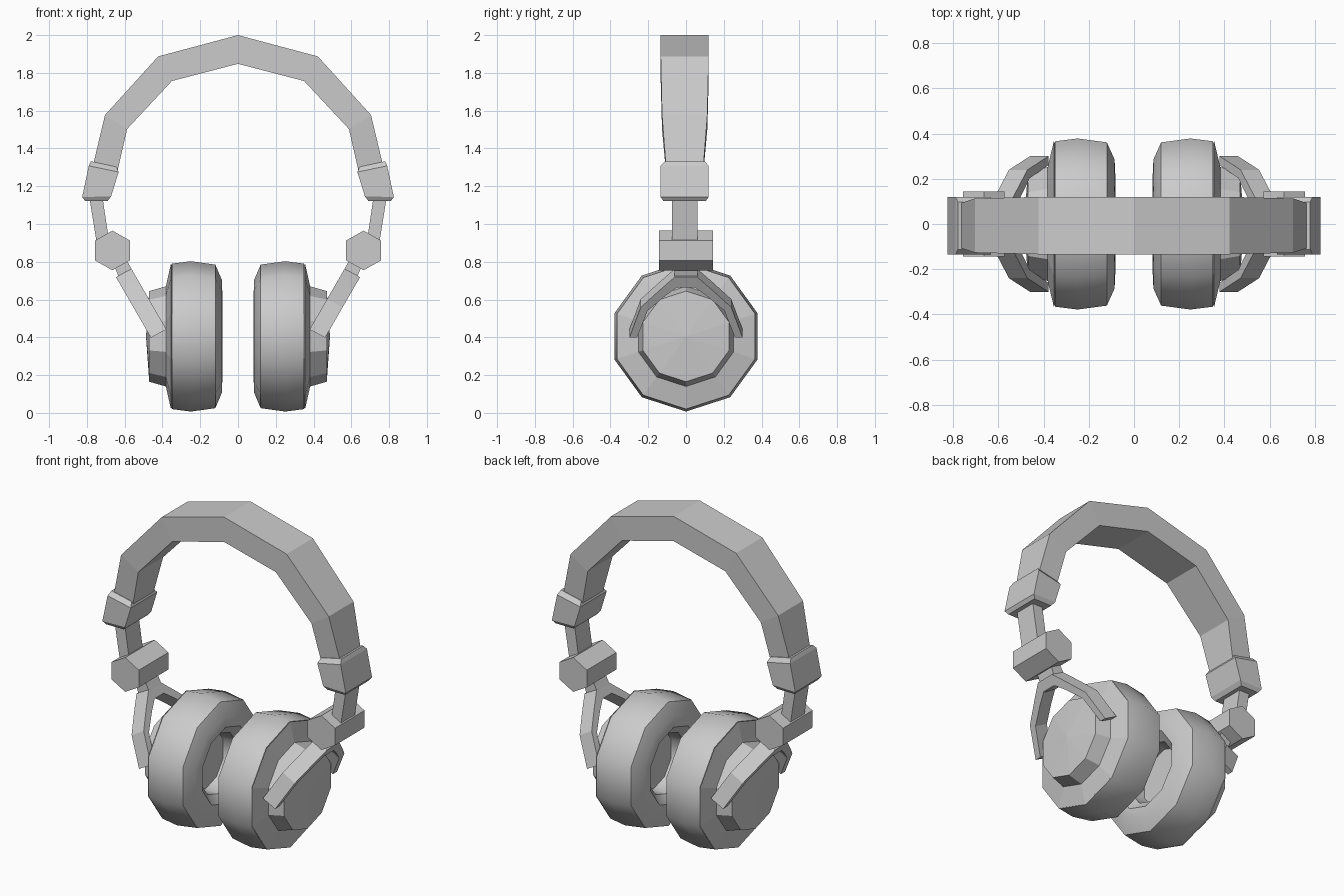
import bpy, bmesh, math
from mathutils import Vector

if "Cube" in bpy.data.objects:
    bpy.data.objects.remove(bpy.data.objects["Cube"])


def loft(name, rings, smooth=False):
    """Skin a list of equal-sized point rings and cap both ends."""
    bm = bmesh.new()
    vs = [[bm.verts.new(p) for p in r] for r in rings]
    n = len(vs[0])
    for a, b in zip(vs, vs[1:]):
        for i in range(n):
            j = (i + 1) % n
            bm.faces.new((a[i], a[j], b[j], b[i]))
    bm.faces.new(vs[0])
    bm.faces.new(vs[-1])
    bmesh.ops.remove_doubles(bm, verts=bm.verts, dist=1e-5)
    bmesh.ops.recalc_face_normals(bm, faces=bm.faces)
    me = bpy.data.meshes.new(name)
    bm.to_mesh(me)
    bm.free()
    ob = bpy.data.objects.new(name, me)
    bpy.context.collection.objects.link(ob)
    if smooth:
        bpy.ops.object.select_all(action='DESELECT')
        ob.select_set(True)
        bpy.context.view_layer.objects.active = ob
        bpy.ops.object.shade_smooth_by_angle(angle=math.radians(40))
    return ob


def rect(outer, inner, y0, y1):
    """Rectangular section between two x/z points, spanning y0..y1."""
    (ax, az), (bx, bz) = outer, inner
    return [(ax, y0, az), (ax, y1, az), (bx, y1, bz), (bx, y0, bz)]


def disc(x, r, n=10, zc=0.405):
    """Ring of n points around the x axis, one vertex at the top."""
    return [(x, r * math.sin(2 * math.pi * i / n), zc + r * math.cos(2 * math.pi * i / n))
            for i in range(n)]


def flip(rings, s):
    return [[(s * p[0], p[1], p[2]) for p in r] for r in rings]


# Headband arch, narrowing towards its ends
half = [((0.775, 1.28), (0.645, 1.25), 0.097), ((0.704, 1.577), (0.587, 1.503), 0.12),
        ((0.423, 1.887), (0.35, 1.757), 0.127)]
band = [rect(o, i, -h - 0.007, h - 0.007) for o, i, h in half]
top = [rect((0, 2.0), (0, 1.848), -0.134, 0.12)]
loft("headband", band + top + flip(band, -1)[::-1])

# Profiles (x, radius) of the ear cup parts
SHELL = [(0.34, 0.36), (0.355, 0.385), (0.382, 0.265), (0.47, 0.24), (0.487, 0.0)]
CUSHION = [(0.35, 0.385), (0.25, 0.398), (0.12, 0.38), (0.086, 0.30),
           (0.083, 0.235), (0.13, 0.185), (0.22, 0.18)]

# Fork outline: (y, distance up the slope)
FORK_OUT = [(0.30, 0.0), (0.24, 0.185), (0.14, 0.29), (0.06, 0.37)]
FORK_IN = [(0.26, 0.0), (0.203, 0.165), (0.11, 0.255), (0.045, 0.31)]
BASE = Vector((0.42, 0, 0.42))
UP = Vector((0.5, 0, 0.866))
ACROSS = Vector((0.041, 0, -0.022))


def slope(y, d, k):
    return BASE + UP * d + ACROSS * k + Vector((0, y, 0))


for s, side in ((1, "right"), (-1, "left")):
    # Ear cup shell and hollow cushion
    shell = [disc(x, max(r, 1e-7)) for x, r in SHELL]
    loft("ear_shell_" + side, flip(shell, s))
    loft("ear_cushion_" + side, flip([disc(x, r) for x, r in CUSHION], s), True)

    # Fork holding the cup
    arm = [[slope(yo, do, -1), slope(yo, do, 1), slope(yi, di, 1), slope(yi, di, -1)]
           for (yo, do), (yi, di) in zip(FORK_OUT, FORK_IN)]
    other = [[(p[0], -p[1], p[2]) for p in r] for r in arm[::-1]]
    loft("fork_" + side, flip(arm + other, s))

    # Stem from fork up to hinge
    stem = [rect((0.61, 0.665), (0.535, 0.71), -0.06, 0.06),
            rect((0.655, 0.78), (0.59, 0.81), -0.06, 0.06),
            rect((0.68, 0.85), (0.63, 0.87), -0.06, 0.06)]
    loft("fork_stem_" + side, flip(stem, s))

    # Hexagonal hinge barrel
    hexa = [[(0.665 + 0.107 * math.sin(math.pi * i / 3), y,
              0.86 + 0.105 * math.cos(math.pi * i / 3)) for i in range(6)]
            for y in (-0.143, 0.143)]
    loft("hinge_" + side, flip(hexa, s))

    # Sliding bar
    bar = [rect((0.745, 0.88), (0.68, 0.89), -0.075, 0.06),
           rect((0.79, 1.16), (0.72, 1.16), -0.075, 0.06)]
    loft("slider_" + side, flip(bar, s))

    # Clasp at the end of the headband
    clasp = [rect((0.81, 1.122), (0.69, 1.122), -0.12, 0.105),
             rect((0.825, 1.143), (0.672, 1.146), -0.135, 0.12),
             rect((0.79, 1.308), (0.632, 1.275), -0.135, 0.12),
             rect((0.78, 1.332), (0.643, 1.302), -0.112, 0.098)]
    loft("clasp_" + side, flip(clasp, s))
